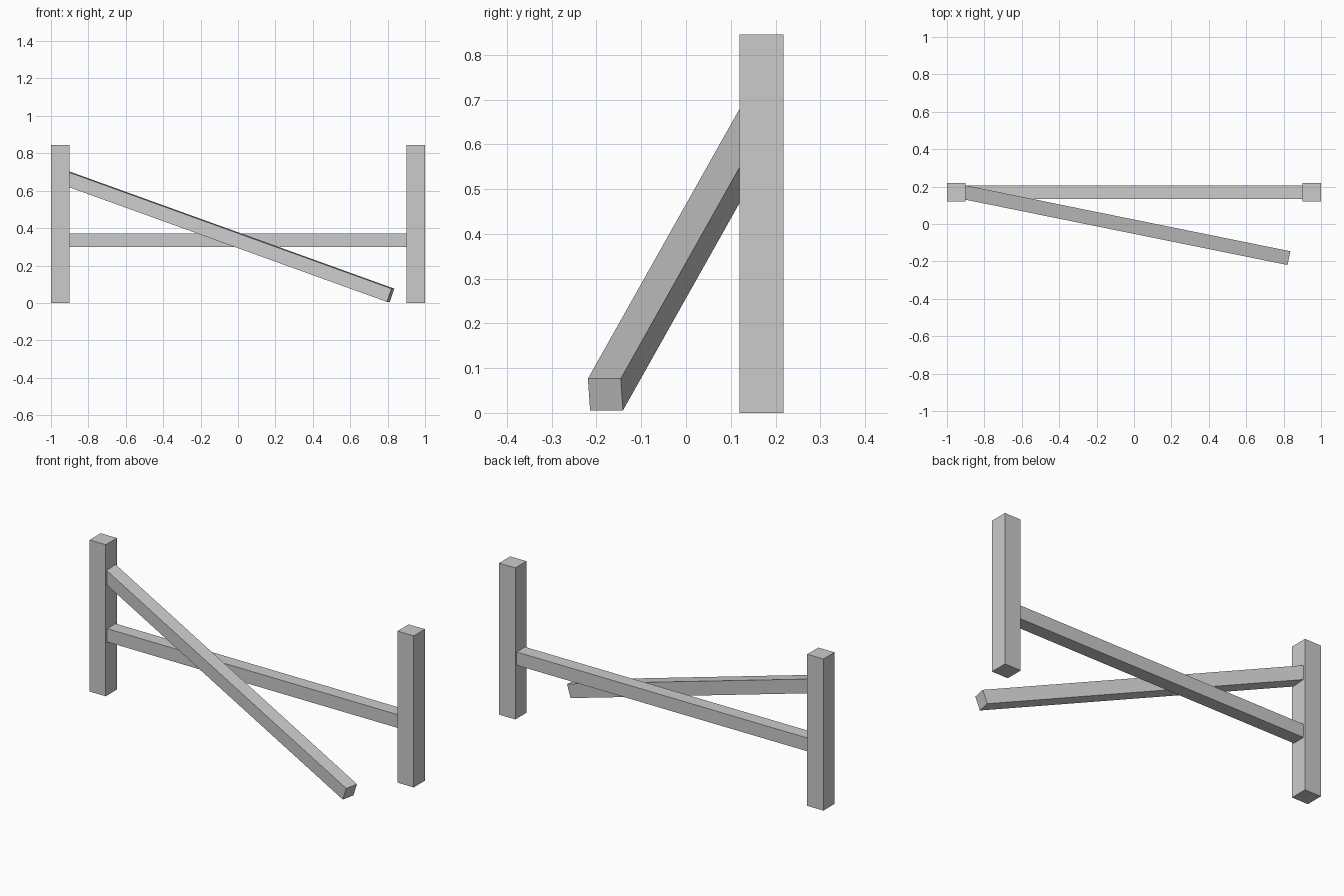
import bpy
from mathutils import Vector, Matrix

if "Cube" in bpy.data.objects:
    bpy.data.objects.remove(bpy.data.objects["Cube"])


def box(name, size, matrix):
    bpy.ops.mesh.primitive_cube_add(size=1)
    ob = bpy.context.object
    ob.name = name
    ob.data.transform(matrix @ Matrix.Diagonal((*size, 1)))
    return ob


def beam(name, start, end, thick):
    # square beam from start to end, with its side faces kept level
    a, b = Vector(start), Vector(end)
    x = (b - a).normalized()
    y = Vector((0, 0, 1)).cross(x).normalized()
    z = x.cross(y)
    rot = Matrix((x, y, z)).transposed().to_4x4()
    mat = Matrix.Translation((a + b) / 2) @ rot
    return box(name, ((b - a).length, thick, thick), mat)


# Upright posts
H = 0.845
for side, name in ((-1, "left_post"), (1, "right_post")):
    box(name, (0.1, 0.098, H), Matrix.Translation((side * 0.95, 0.169, H / 2)))

# Level rail let into both posts
beam("rail", (-0.92, 0.17, 0.335), (0.92, 0.17, 0.335), 0.074)

# Fallen rail: upper end in the left post, lower end on the ground in front
low = Vector((0.816, -0.18, 0.041))
high = Vector((-0.9, 0.168, 0.66))
beam("fallen_rail", high + (high - low) * 0.012, low, 0.075)
